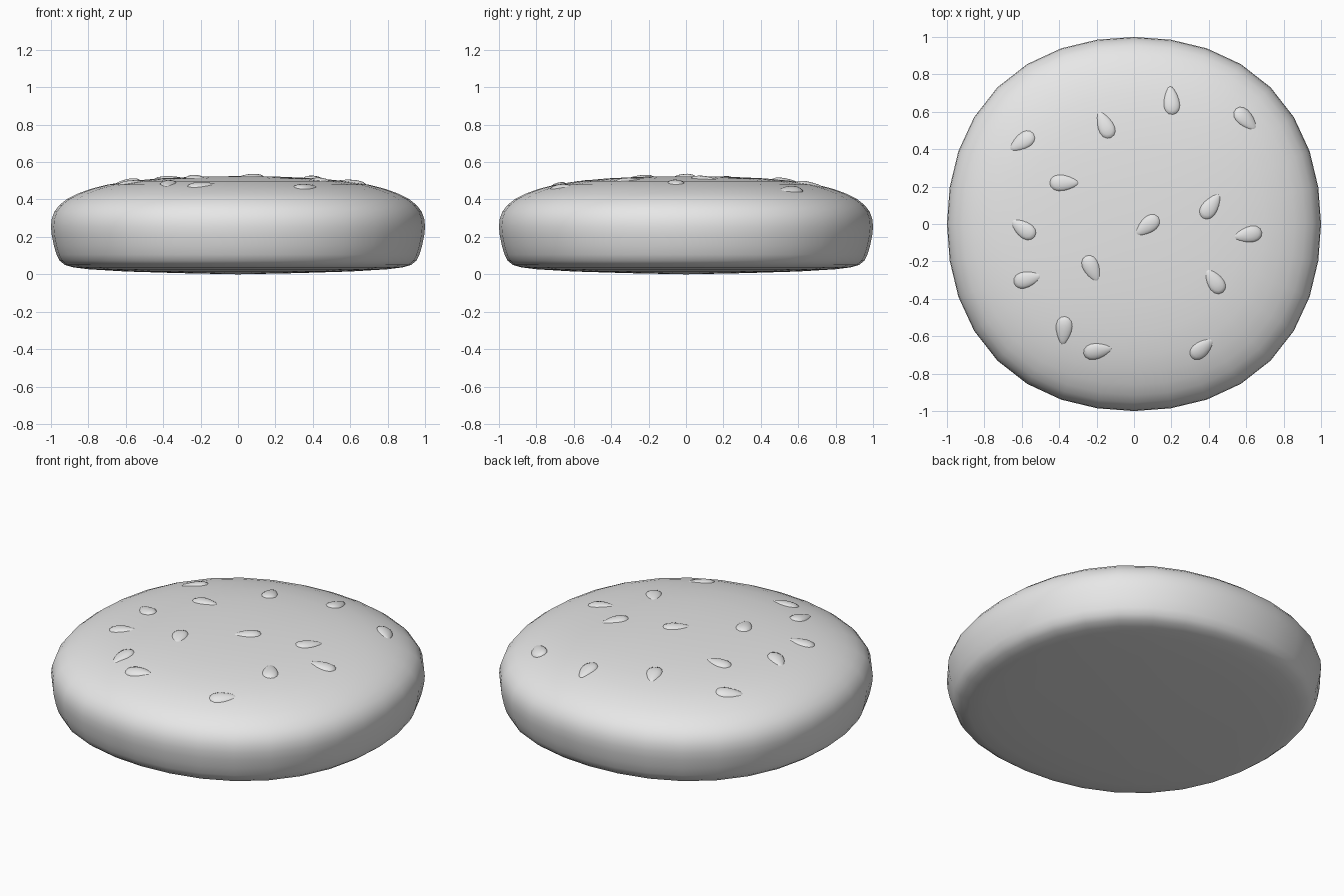
import bpy, bmesh, math
from mathutils import Vector, Matrix
from mathutils.bvhtree import BVHTree

if "Cube" in bpy.data.objects:
    bpy.data.objects.remove(bpy.data.objects["Cube"])

SIDES = 32
grey = bpy.data.materials.new("plain_grey")
grey.diffuse_color = (0.8, 0.8, 0.8, 1)
grey.use_nodes = True
grey.node_tree.nodes["Principled BSDF"].inputs["Base Color"].default_value = grey.diffuse_color


def make_object(name, bm):
    bmesh.ops.recalc_face_normals(bm, faces=bm.faces)
    for f in bm.faces:
        f.smooth = True
    mesh = bpy.data.meshes.new(name)
    bm.to_mesh(mesh)
    bm.free()
    mesh.materials.append(grey)
    obj = bpy.data.objects.new(name, mesh)
    bpy.context.collection.objects.link(obj)
    return obj


# Bun: a lathed profile of (radius, height), very slightly squared in plan
profile = [(0.3, 0.006), (0.6, 0.015), (0.8, 0.027), (0.88, 0.037), (0.925, 0.05),
           (0.953, 0.072), (0.97, 0.105), (0.985, 0.155), (0.996, 0.21), (1.0, 0.255),
           (0.996, 0.295), (0.982, 0.335), (0.955, 0.37), (0.915, 0.402), (0.86, 0.43),
           (0.79, 0.456), (0.70, 0.479), (0.58, 0.498), (0.42, 0.513), (0.22, 0.522)]
bm = bmesh.new()
rings = []
for r, z in profile:
    ring = []
    for i in range(SIDES):
        a = 2 * math.pi * i / SIDES
        k = r * (1 + 0.033 * math.sin(2 * a) ** 2)
        ring.append(bm.verts.new((k * math.cos(a), k * math.sin(a), z)))
    rings.append(ring)
for low, high in zip(rings, rings[1:]):
    for i in range(SIDES):
        j = (i + 1) % SIDES
        bm.faces.new((low[i], low[j], high[j], high[i]))
for ring, z in ((rings[0], 0.0), (rings[-1], 0.525)):
    pole = bm.verts.new((0, 0, z))
    for i in range(SIDES):
        bm.faces.new((ring[i], ring[(i + 1) % SIDES], pole))
bmesh.ops.recalc_face_normals(bm, faces=bm.faces)
surface = BVHTree.FromBMesh(bm)
make_object("bun", bm)


# Seeds: teardrops lying on the dome (x, y, direction of the narrow end)
seeds = [(0.20, 0.66, 95), (-0.155, 0.53, 115), (0.60, 0.56, -45), (-0.60, 0.44, 213),
         (-0.375, 0.22, 0), (-0.595, -0.025, 145), (0.07, -0.01, 218), (0.41, 0.095, 55),
         (0.61, -0.057, 190), (-0.57, -0.295, 15), (-0.225, -0.24, -65),
         (0.43, -0.305, 125), (-0.375, -0.57, 265), (-0.195, -0.68, 10),
         (0.365, -0.665, 40)]
for n, (x, y, angle) in enumerate(seeds):
    spot, normal, _, _ = surface.ray_cast(Vector((x, y, 2)), Vector((0, 0, -1)))
    if normal.z < 0:
        normal = -normal
    bm = bmesh.new()
    bmesh.ops.create_uvsphere(bm, u_segments=16, v_segments=8, radius=1)
    for v in bm.verts:
        taper = 1 - 0.35 * v.co.x
        v.co = Vector((0.08 * v.co.x, 0.044 * v.co.y * taper, 0.02 * v.co.z * taper))
    tilt = Vector((0, 0, 1)).rotation_difference(normal).to_matrix().to_4x4()
    turn = Matrix.Rotation(math.radians(angle), 4, 'Z')
    bm.transform(Matrix.Translation(spot - normal * 0.007) @ tilt @ turn)
    make_object(f"seed_{n + 1}", bm)
